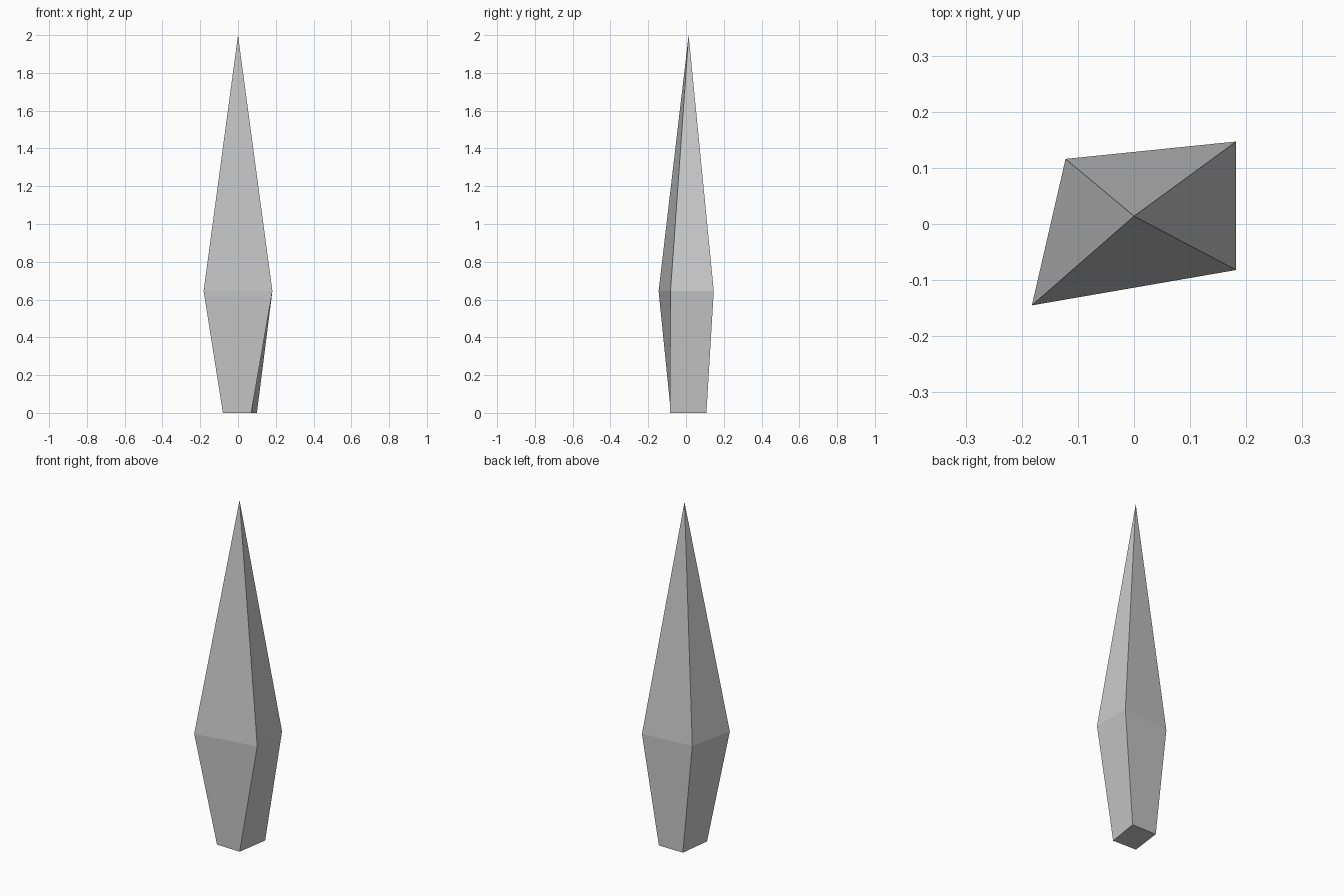
import bpy
import bmesh

if "Cube" in bpy.data.objects:
    bpy.data.objects.remove(bpy.data.objects["Cube"])

# Outlines counter-clockwise from front left: small foot and wide waist
foot = [(-0.08, -0.08), (0.07, -0.085), (0.10, 0.108), (-0.056, 0.109)]
waist = [(-0.182, -0.145), (0.182, -0.082), (0.182, 0.147), (-0.122, 0.116)]

bm = bmesh.new()


def ring(points, z):
    return [bm.verts.new((x, y, z)) for x, y in points]


low, mid = ring(foot, 0.0), ring(waist, 0.645)
tip = bm.verts.new((0.0, 0.014, 2.0))

# Flat base, tapering lower sides, long pointed upper sides
bm.faces.new(low[::-1])
for i in range(4):
    j = (i + 1) % 4
    bm.faces.new((low[i], low[j], mid[j], mid[i]))
    bm.faces.new((mid[i], mid[j], tip))

bmesh.ops.recalc_face_normals(bm, faces=bm.faces)
mesh = bpy.data.meshes.new("crystal_shard")
bm.to_mesh(mesh)
bm.free()
bpy.context.collection.objects.link(bpy.data.objects.new("crystal_shard", mesh))
